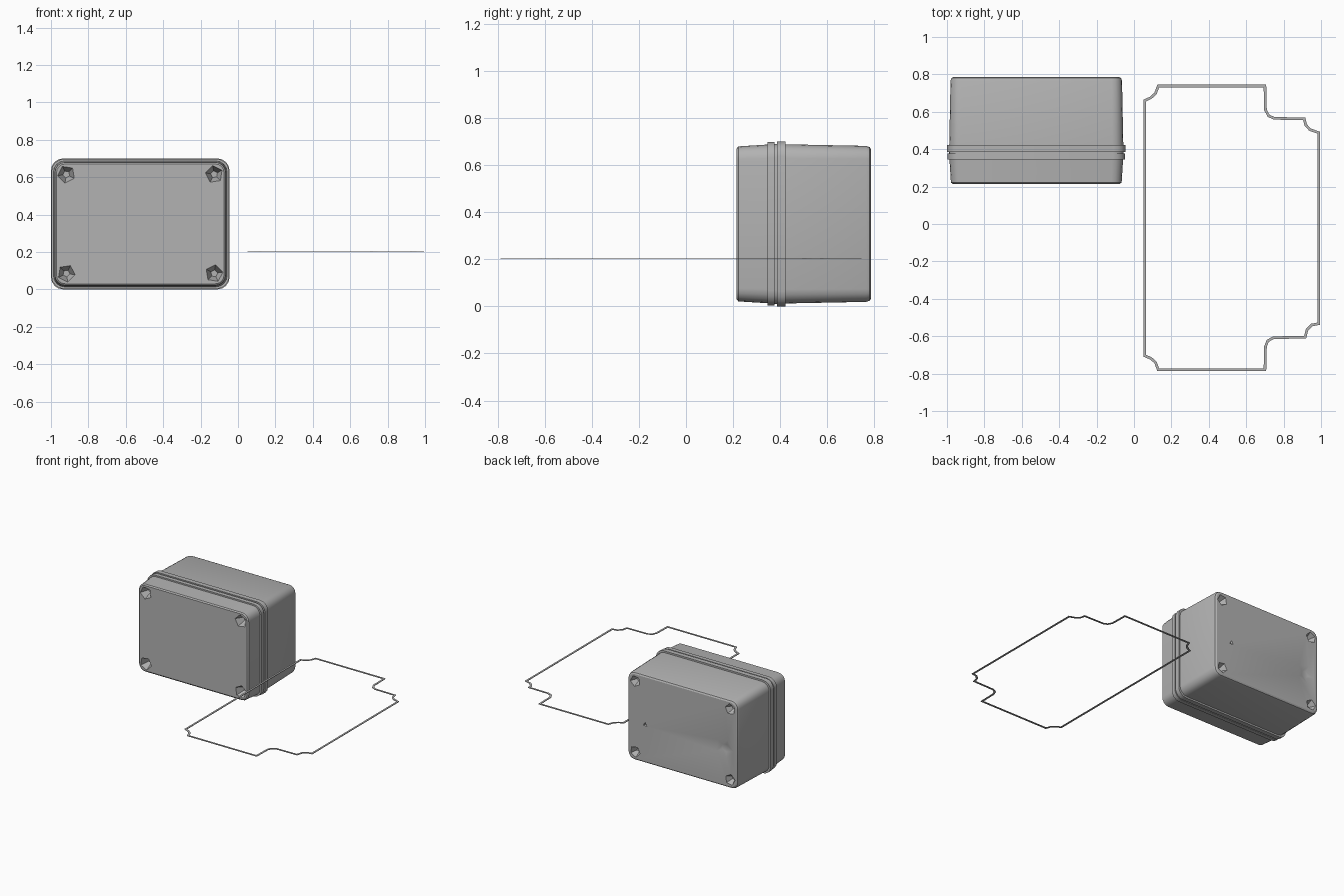
import bpy, bmesh, math
from mathutils import Vector, Matrix

cube = bpy.data.objects.get("Cube")
if cube:
    bpy.data.objects.remove(cube, do_unlink=True)

grey = bpy.data.materials.new("plastic grey")
grey.use_nodes = True
grey.diffuse_color = (0.45, 0.45, 0.45, 1)
grey.node_tree.nodes["Principled BSDF"].inputs["Base Color"].default_value = (0.45, 0.45, 0.45, 1)

CX, CZ, HW, HH = -0.5225, 0.35, 0.4775, 0.35


def make_object(name, bm):
    bmesh.ops.recalc_face_normals(bm, faces=bm.faces)
    mesh = bpy.data.meshes.new(name)
    bm.to_mesh(mesh)
    bm.free()
    mesh.materials.append(grey)
    obj = bpy.data.objects.new(name, mesh)
    bpy.context.collection.objects.link(obj)
    return obj


def ring(bm, y, inset, radius, steps=4):
    """Rounded rectangle in the xz plane."""
    verts = []
    w, h = HW - inset - radius, HH - inset - radius
    for q, (sx, sz) in enumerate([(1, 1), (-1, 1), (-1, -1), (1, -1)]):
        for i in range(steps + 1):
            a = math.pi / 2 * (q + i / steps)
            verts.append(bm.verts.new((CX + sx * w + radius * math.cos(a), y,
                                       CZ + sz * h + radius * math.sin(a))))
    return verts


def loft(name, stations):
    bm = bmesh.new()
    rings = [ring(bm, *s) for s in stations]
    for a, b in zip(rings, rings[1:]):
        for i in range(len(a)):
            j = (i + 1) % len(a)
            bm.faces.new((a[i], a[j], b[j], b[i]))
    bm.faces.new(rings[0])
    bm.faces.new(rings[-1])
    return make_object(name, bm)


def cut_pocket(target, x, z, y, side, radius, depth, sides=5, turn=0.0):
    """Tapered recess cut into a face at y; side is -1 front, 1 back."""
    bm = bmesh.new()
    spin = Matrix.Rotation(math.pi / 2 * side, 4, 'X') @ Matrix.Rotation(turn, 4, 'Z')
    bmesh.ops.create_cone(bm, cap_ends=True, segments=sides, radius1=radius * 1.1,
                          radius2=radius * 0.4, depth=depth * 1.2,
                          matrix=Matrix.Translation((x, y - side * depth * 0.4, z)) @ spin)
    cutter = make_object("pocket_cutter", bm)
    cutter.hide_render = True
    mod = target.modifiers.new("pocket", 'BOOLEAN')
    mod.operation, mod.object, mod.solver = 'DIFFERENCE', cutter, 'EXACT'
    bpy.context.view_layer.objects.active = target
    bpy.ops.object.modifier_apply(modifier=mod.name)
    bpy.data.objects.remove(cutter, do_unlink=True)


# Lid, sealing rim and deep base
lid = loft("lid", [(0.215, 0.030, 0.045), (0.222, 0.021, 0.055), (0.35, 0.013, 0.06)])
rim = loft("rim", [(0.345, 0.012, 0.06), (0.345, 0.003, 0.065), (0.376, 0.003, 0.065),
                   (0.376, 0.010, 0.06), (0.386, 0.010, 0.06), (0.386, 0, 0.065),
                   (0.422, 0, 0.065), (0.422, 0.012, 0.06)])
base = loft("base", [(0.415, 0.012, 0.06), (0.765, 0.019, 0.055),
                     (0.78, 0.024, 0.05), (0.786, 0.034, 0.045)])

# Screw pockets in all four corners, front and back
for sx in (-1, 1):
    for sz in (-1, 1):
        x, z = CX + sx * 0.395, CZ + sz * 0.265
        turn = math.atan2(sz, sx)
        cut_pocket(lid, x, z, 0.215, -1, 0.048, 0.06, turn=-turn)
        cut_pocket(base, x, z, 0.786, 1, 0.042, 0.045, turn=turn)

# Shallow mounting recesses in the back
cut_pocket(base, -0.87, 0.31, 0.786, 1, 0.075, 0.012, turn=0.4)
cut_pocket(base, -0.21, 0.31, 0.786, 1, 0.018, 0.012, sides=3)

# Flat gasket loop lying beside the box
path = [(0.058, -0.705), (0.058, 0.66), (0.09, 0.675), (0.115, 0.698), (0.13, 0.738),
        (0.70, 0.738), (0.703, 0.61), (0.72, 0.578), (0.75, 0.565), (0.91, 0.562),
        (0.918, 0.53), (0.94, 0.505), (0.988, 0.488), (0.988, -0.533), (0.95, -0.54),
        (0.925, -0.565), (0.915, -0.605), (0.745, -0.608), (0.715, -0.625),
        (0.703, -0.655), (0.70, -0.78), (0.13, -0.78), (0.115, -0.74), (0.09, -0.718)]
path = [Vector(p) for p in path]
bm = bmesh.new()
loops = []
for i, p in enumerate(path):
    d1 = (p - path[i - 1]).normalized()
    d2 = (path[(i + 1) % len(path)] - p).normalized()
    n = Vector((-d1.y - d2.y, d1.x + d2.x)).normalized()
    n *= 0.007 / max(0.5, n.dot(Vector((-d1.y, d1.x))))
    loops.append([bm.verts.new((*(p + n * s), z))
                  for s, z in ((1, 0.206), (-1, 0.206), (-1, 0.202), (1, 0.202))])
for i, b in enumerate(loops):
    a = loops[i - 1]
    for k in range(4):
        m = (k + 1) % 4
        bm.faces.new((a[k], a[m], b[m], b[k]))
make_object("gasket", bm)

# Smooth the rounded corners and keep the edges crisp
bpy.ops.object.select_all(action='DESELECT')
for obj in (lid, rim, base):
    obj.select_set(True)
bpy.context.view_layer.objects.active = base
bpy.ops.object.shade_smooth_by_angle(angle=math.radians(25))
